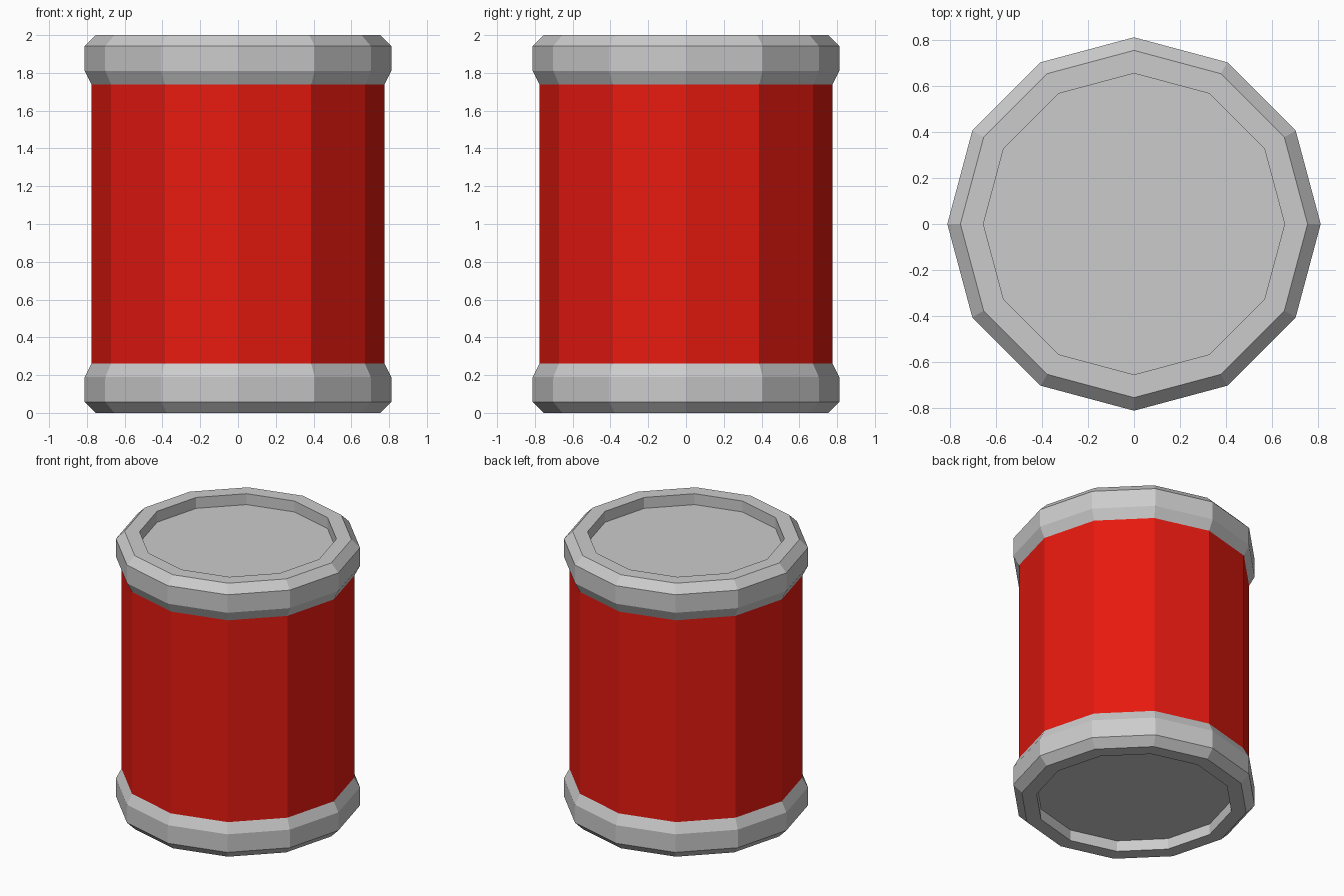
import bpy, bmesh, math

if "Cube" in bpy.data.objects:
    bpy.data.objects.remove(bpy.data.objects["Cube"])

SIDES = 12


def lathe(name, profile, material=None):
    """Spin a (radius, height) profile into a flat-faced solid; radius 0 caps with an n-gon."""
    bm = bmesh.new()
    rings = []
    for r, z in profile:
        rings.append([bm.verts.new((r * math.cos(2 * math.pi * i / SIDES),
                                    r * math.sin(2 * math.pi * i / SIDES), z))
                      for i in range(SIDES)])
    for a, b in zip(rings, rings[1:]):
        for i in range(SIDES):
            j = (i + 1) % SIDES
            bm.faces.new((a[i], a[j], b[j], b[i]))
    bm.faces.new(rings[0])
    bm.faces.new(rings[-1])
    bmesh.ops.recalc_face_normals(bm, faces=bm.faces)
    mesh = bpy.data.meshes.new(name)
    bm.to_mesh(mesh)
    bm.free()
    obj = bpy.data.objects.new(name, mesh)
    bpy.context.collection.objects.link(obj)
    if material:
        mesh.materials.append(material)
    return obj


red = bpy.data.materials.new("red")
red.diffuse_color = (0.8, 0.01, 0.005, 1)
red.use_nodes = True
red.node_tree.nodes["Principled BSDF"].inputs["Base Color"].default_value = red.diffuse_color

# Red drum wall
lathe("drum_body", [(0.775, 0.26), (0.775, 1.74)], red)

# Grey end cap: recessed floor, flat rim, chamfer, band, taper to the body
cap = [(0.655, 0.08), (0.655, 0.0), (0.755, 0.0), (0.812, 0.058),
       (0.812, 0.19), (0.775, 0.262)]
lathe("bottom_cap", cap)
lathe("top_cap", [(r, 2 - z) for r, z in cap])
